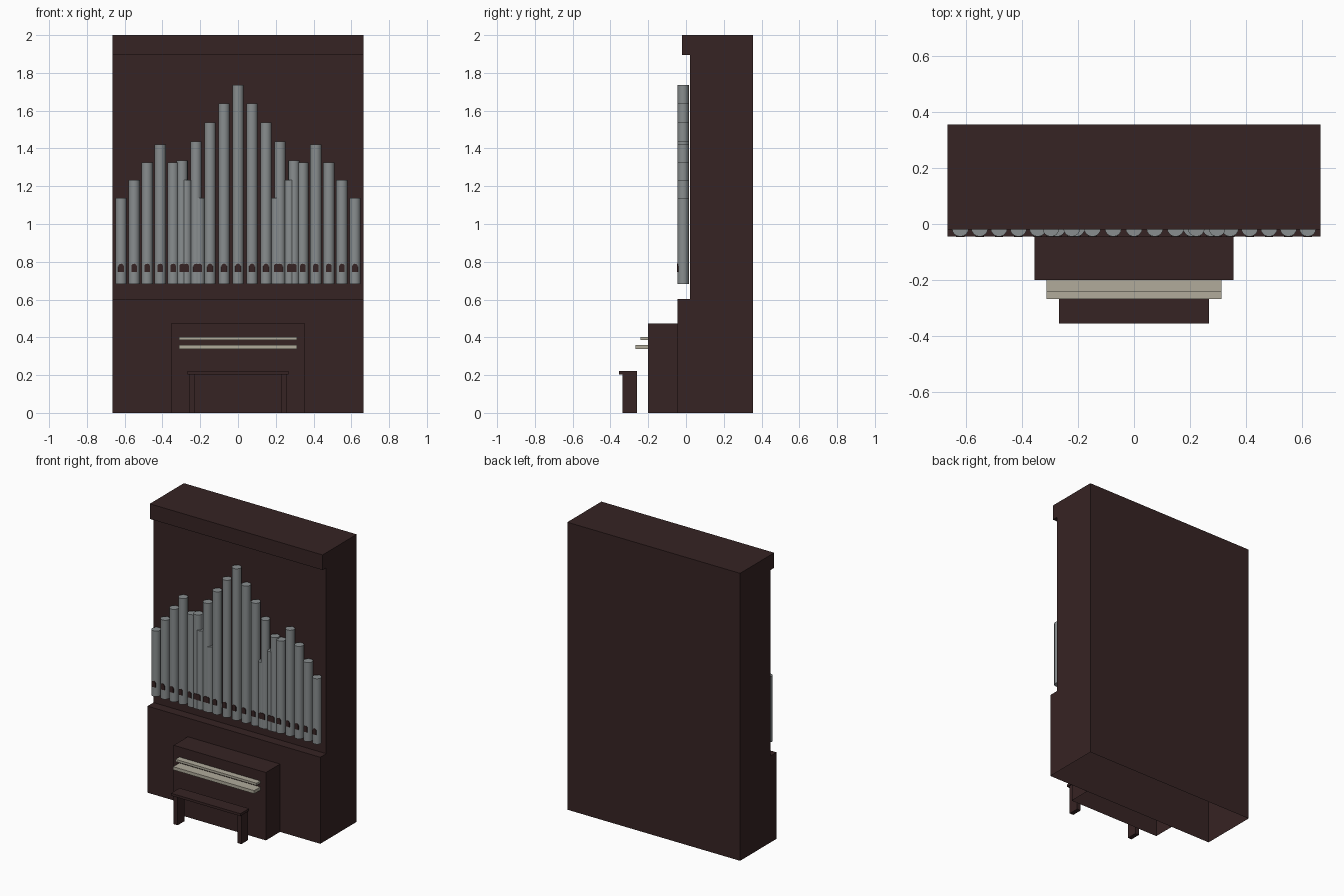
import bpy, bmesh, math

if "Cube" in bpy.data.objects:
    bpy.data.objects.remove(bpy.data.objects["Cube"], do_unlink=True)


def material(name, rgb, rough):
    mat = bpy.data.materials.new(name)
    mat.use_nodes = True
    mat.diffuse_color = (*rgb, 1)
    bsdf = mat.node_tree.nodes["Principled BSDF"]
    bsdf.inputs["Base Color"].default_value = (*rgb, 1)
    bsdf.inputs["Roughness"].default_value = rough
    return mat


WOOD = material("dark_wood", (0.037, 0.017, 0.017), 0.6)
METAL = material("pipe_metal", (0.25, 0.27, 0.275), 0.5)
IVORY = material("ivory_keys", (0.44, 0.41, 0.33), 0.5)


def finish(name, bm, mat):
    bmesh.ops.recalc_face_normals(bm, faces=bm.faces)
    mesh = bpy.data.meshes.new(name)
    bm.to_mesh(mesh)
    bm.free()
    obj = bpy.data.objects.new(name, mesh)
    bpy.context.collection.objects.link(obj)
    mesh.materials.append(mat)
    return obj


def prism(name, outline, axis, start, end, mat, open_bottom=False):
    """Extrude an outline along x (points are y, z) or y (points are x, z)."""
    bm = bmesh.new()
    if axis == "x":
        verts = [bm.verts.new((start, a, b)) for a, b in outline]
        move = (end - start, 0, 0)
    else:
        verts = [bm.verts.new((a, start, b)) for a, b in outline]
        move = (0, end - start, 0)
    face = bm.faces.new(verts)
    ext = bmesh.ops.extrude_face_region(bm, geom=[face], use_keep_orig=True)
    new = [v for v in ext["geom"] if isinstance(v, bmesh.types.BMVert)]
    bmesh.ops.translate(bm, verts=new, vec=move)
    if open_bottom:
        floor = [f for f in bm.faces if all(v.co.z < 0.001 for v in f.verts)]
        bmesh.ops.delete(bm, geom=floor, context="FACES")
    return finish(name, bm, mat)


def box(name, x, y, z, mat, open_bottom=False):
    outline = [(y[0], z[0]), (y[1], z[0]), (y[1], z[1]), (y[0], z[1])]
    return prism(name, outline, "x", x[0], x[1], mat, open_bottom)


# Cabinet: stepped base, recessed back panel and overhanging cornice
CABINET = [(0.355, 0), (0.355, 2), (-0.02, 2), (-0.02, 1.895),
           (0.02, 1.895), (0.02, 0.602), (-0.045, 0.602), (-0.045, 0)]
prism("cabinet", CABINET, "x", -0.665, 0.665, WOOD, open_bottom=True)

# Console with two keyboards
box("console", (-0.355, 0.355), (-0.2, -0.045), (0, 0.472), WOOD, open_bottom=True)
box("upper_keyboard", (-0.312, 0.312), (-0.242, -0.199), (0.386, 0.402), IVORY)
box("lower_keyboard", (-0.312, 0.312), (-0.267, -0.199), (0.338, 0.36), IVORY)

# Bench
box("bench_seat", (-0.267, 0.267), (-0.355, -0.26), (0.204, 0.221), WOOD)
for side, s in (("left", 1), ("right", -1)):
    box(side + "_bench_leg", sorted((s * 0.23, s * 0.26)),
        (-0.335, -0.26), (0, 0.204), WOOD)

# Pipes: a tall middle group and two shorter overlapping side groups
RADIUS, PIPE_Y, FOOT = 0.03, -0.015, 0.682


def pipe(name, x, top):
    bm = bmesh.new()
    ends = bmesh.ops.create_cone(bm, cap_ends=True, segments=16, radius1=RADIUS,
                                 radius2=RADIUS, depth=top - FOOT)
    bmesh.ops.translate(bm, verts=ends["verts"], vec=(x, PIPE_Y, (top + FOOT) / 2))
    obj = finish(name, bm, METAL)
    bpy.context.view_layer.objects.active = obj
    bpy.ops.object.select_all(action="DESELECT")
    obj.select_set(True)
    bpy.ops.object.shade_smooth_by_angle(angle=math.radians(40))

    # Arched mouth plate on the front of the pipe
    w, low, spring = 0.015, 0.747, 0.775
    arch = [(x - w, low), (x + w, low)]
    for i in range(7):
        a = math.pi * i / 6
        arch.append((x + w * math.cos(a), spring + w * math.sin(a)))
    prism(name + "_mouth", arch, "y", -0.0465, -0.0385, WOOD)


def pipe_group(label, centre, spacing, steps, peak, drop):
    for i in range(-steps, steps + 1):
        pipe(f"{label}_pipe_{i + steps + 1}", centre + i * spacing,
             peak - drop * abs(i))


pipe_group("middle", 0, 0.074, 4, 1.737, 0.1)
for side, s in (("left", 1), ("right", -1)):
    pipe_group(side, s * 0.412, 0.069, 3, 1.42, 0.094)
